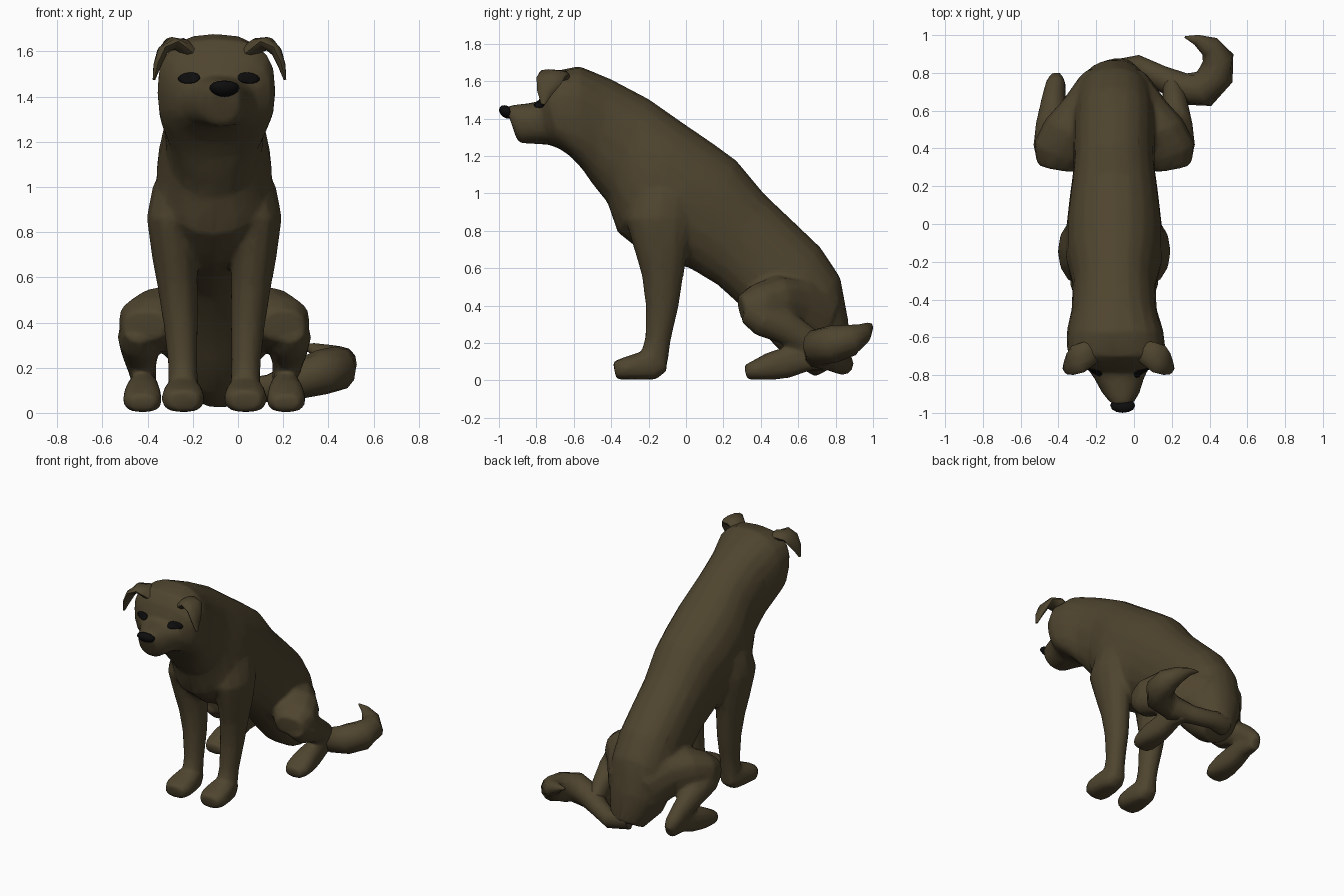
import bpy, bmesh, math
from mathutils import Vector
from mathutils.bvhtree import BVHTree

CX = -0.105   # body centre line
HX = -0.085   # head centre line


def material(name, rgb):
    m = bpy.data.materials.new(name)
    m.diffuse_color = (*rgb, 1)
    return m


FUR = material("brown fur", (0.077, 0.058, 0.028))
BLACK = material("black", (0.004, 0.004, 0.004))


def activate(ob):
    bpy.ops.object.select_all(action='DESELECT')
    ob.select_set(True)
    bpy.context.view_layer.objects.active = ob


def finish(name, bm, mat, angle=60):
    bmesh.ops.recalc_face_normals(bm, faces=bm.faces)
    me = bpy.data.meshes.new(name)
    bm.to_mesh(me)
    bm.free()
    me.materials.append(mat)
    ob = bpy.data.objects.new(name, me)
    bpy.context.collection.objects.link(ob)
    activate(ob)
    bpy.ops.object.shade_smooth_by_angle(angle=math.radians(angle))
    return ob


def loft(rings):
    """Skin a list of closed rings and cap both ends."""
    bm = bmesh.new()
    loops = [[bm.verts.new(p) for p in r] for r in rings]
    n = len(loops[0])
    for a, b in zip(loops, loops[1:]):
        for i in range(n):
            j = (i + 1) % n
            bm.faces.new((a[i], a[j], b[j], b[i]))
    bm.faces.new(loops[0])
    bm.faces.new(loops[-1])
    return bm


def ring(c, a, b, n=14, p=2.0):
    """Superellipse ring round c with half axes a and b."""
    pts = []
    for i in range(n):
        t = 2 * math.pi * i / n
        s, k = math.sin(t), math.cos(t)
        pts.append(c + a * math.copysign(abs(s) ** (2 / p), s)
                   + b * math.copysign(abs(k) ** (2 / p), k))
    return pts


def tube(name, pts, up, n=12, p=2.0, flip=1, cx=0.0):
    """Limb through (x, y, z, half width, half depth along up)."""
    ps = [Vector((cx + flip * q[0], q[1], q[2])) for q in pts]
    up = Vector(up)
    rings = []
    for i, q in enumerate(pts):
        t = (ps[min(i + 1, len(ps) - 1)] - ps[max(i - 1, 0)]).normalized()
        u = (up - t * up.dot(t)).normalized()
        rings.append(ring(ps[i], t.cross(u) * q[3], u * q[4], n, p))
    return finish(name, loft(rings), FUR)


# body and head in one skin: top (y, z), bottom (y, z), half width, centre, squareness
SPINE = [
    (-0.965, 1.464, -0.905, 1.290, 0.068, -0.065, 2.3),
    (-0.90, 1.476, -0.885, 1.268, 0.10, -0.07, 2.3),
    (-0.84, 1.482, -0.80, 1.263, 0.13, -0.078, 2.3),
    (-0.785, 1.492, -0.735, 1.260, 0.165, HX, 2.3),
    (-0.755, 1.58, -0.68, 1.24, 0.235, HX, 2.6),
    (-0.70, 1.655, -0.62, 1.20, 0.262, -0.095, 2.8),
    (-0.57, 1.680, -0.555, 1.13, 0.255, -0.1, 2.5),
    (-0.40, 1.610, -0.50, 1.05, 0.225, CX, 2.3),
    (-0.20, 1.505, -0.42, 0.95, 0.22, CX, 2.2),
    (0.00, 1.365, -0.365, 0.79, 0.255, CX, 2.2),
    (0.14, 1.270, -0.20, 0.66, 0.255, CX, 2.2),
    (0.27, 1.175, 0.02, 0.60, 0.235, CX, 2.2),
    (0.42, 0.995, 0.17, 0.51, 0.215, CX, 2.2),
    (0.60, 0.825, 0.28, 0.41, 0.215, CX, 2.2),
    (0.72, 0.71, 0.38, 0.30, 0.215, CX, 2.2),
    (0.825, 0.55, 0.47, 0.19, 0.205, CX, 2.2),
    (0.868, 0.32, 0.57, 0.09, 0.175, CX, 2.2),
    (0.88, 0.12, 0.69, 0.02, 0.11, -0.08, 2.0),
]
rings = []
for ty, tz, by, bz, w, cx, p in SPINE:
    top, bot = Vector((cx, ty, tz)), Vector((cx, by, bz))
    rings.append(ring((top + bot) / 2, Vector((w, 0, 0)), (top - bot) / 2, 20, p))
body = finish("body", loft(rings), FUR)
parts = [body]

# limbs and ears, mirrored about the dog's own centre line
FRONT_LEG = [
    (0.12, -0.08, 1.12, 0.07, 0.12), (0.165, -0.13, 0.98, 0.11, 0.17),
    (0.185, -0.145, 0.86, 0.115, 0.18), (0.175, -0.13, 0.70, 0.102, 0.145),
    (0.162, -0.125, 0.56, 0.089, 0.112), (0.149, -0.128, 0.40, 0.077, 0.089),
    (0.14, -0.15, 0.22, 0.065, 0.069), (0.138, -0.165, 0.14, 0.066, 0.075),
    (0.138, -0.19, 0.07, 0.07, 0.08),
]
FRONT_PAW = [
    (0.138, -0.105, 0.09, 0.045, 0.04), (0.138, -0.17, 0.085, 0.075, 0.082),
    (0.138, -0.25, 0.075, 0.091, 0.073), (0.138, -0.33, 0.062, 0.096, 0.06),
    (0.138, -0.382, 0.052, 0.07, 0.048),
]
THIGH = [
    (0.09, 0.74, 0.32, 0.10, 0.16), (0.165, 0.60, 0.40, 0.12, 0.15),
    (0.235, 0.48, 0.42, 0.15, 0.14), (0.29, 0.38, 0.40, 0.145, 0.115),
    (0.305, 0.295, 0.385, 0.10, 0.07),
]
SHIN = [
    (0.33, 0.33, 0.385, 0.08, 0.08), (0.333, 0.42, 0.335, 0.096, 0.105),
    (0.33, 0.53, 0.285, 0.086, 0.092), (0.322, 0.65, 0.21, 0.066, 0.077),
    (0.31, 0.74, 0.14, 0.055, 0.063), (0.305, 0.78, 0.10, 0.035, 0.04),
]
HIND_FOOT = [
    (0.305, 0.775, 0.10, 0.04, 0.05), (0.31, 0.66, 0.115, 0.058, 0.063),
    (0.315, 0.54, 0.095, 0.072, 0.083), (0.318, 0.45, 0.075, 0.084, 0.075),
    (0.318, 0.37, 0.054, 0.087, 0.053), (0.318, 0.318, 0.042, 0.06, 0.04),
]
EAR = [
    (0.09, -0.66, 1.57, 0.03, 0.05), (0.165, -0.69, 1.625, 0.035, 0.07),
    (0.215, -0.715, 1.635, 0.028, 0.078), (0.252, -0.735, 1.60, 0.024, 0.068),
    (0.275, -0.755, 1.54, 0.018, 0.042), (0.29, -0.765, 1.475, 0.006, 0.01),
]
for side, f in (("left", 1), ("right", -1)):
    parts += [
        tube("front_leg", FRONT_LEG, (0, 1, 0), flip=f, cx=CX),
        tube("front_paw", FRONT_PAW, (0, 0, 1), p=2.6, flip=f, cx=CX),
        tube("thigh", THIGH, (0, 0, 1), p=2.3, flip=f, cx=CX),
        tube("shin", SHIN, (0, 0, 1), flip=f, cx=CX),
        tube("hind_foot", HIND_FOOT, (0, 0, 1), p=2.5, flip=f, cx=CX),
    ]
    tube(side + "_ear", EAR, (0, 1, 0), n=10, flip=f, cx=HX + 0.003)

# tail curling to the dog's left
tube("tail", [
    (-0.10, 0.80, 0.12, 0.07, 0.08), (0.02, 0.835, 0.09, 0.06, 0.06),
    (0.14, 0.775, 0.11, 0.065, 0.06), (0.26, 0.715, 0.145, 0.085, 0.085),
    (0.37, 0.715, 0.18, 0.098, 0.10), (0.435, 0.79, 0.195, 0.095, 0.10),
    (0.445, 0.88, 0.215, 0.083, 0.085), (0.40, 0.94, 0.25, 0.058, 0.055),
    (0.33, 0.975, 0.285, 0.028, 0.025), (0.27, 0.99, 0.30, 0.005, 0.005),
], (0, 0, 1))

# blend the legs into the body, then bring the polygon count back down
activate(body)
for ob in parts:
    ob.select_set(True)
bpy.ops.object.join()
for mod in list(body.modifiers):
    body.modifiers.remove(mod)
remesh = body.modifiers.new("blend", 'REMESH')
remesh.mode = 'VOXEL'
remesh.voxel_size = 0.014
soften = body.modifiers.new("soften", 'SMOOTH')
soften.factor, soften.iterations = 0.5, 5
reduce = body.modifiers.new("reduce", 'DECIMATE')
reduce.ratio = 0.12
for name in ("blend", "soften", "reduce"):
    bpy.ops.object.modifier_apply(modifier=name)
bpy.ops.object.shade_smooth()
tree = BVHTree.FromObject(body, bpy.context.evaluated_depsgraph_get())

# nose
bm = bmesh.new()
bmesh.ops.create_uvsphere(bm, u_segments=12, v_segments=8, radius=1)
for v in bm.verts:
    x, y, z = v.co
    v.co = (-0.06 + 0.066 * x * (1 + 0.15 * z), -0.96 + 0.038 * y - 0.012 * z,
            1.435 + 0.036 * z)
finish("nose", bm, BLACK)

# eyes: thin almond plates laid on the face
for side, ex, tilt in (("left", 0.047, 1), ("right", -0.217, -1)):
    bm = bmesh.new()
    bmesh.ops.create_circle(bm, cap_ends=True, cap_tris=True, segments=14, radius=1)
    bmesh.ops.subdivide_edges(bm, edges=bm.edges[:], cuts=2, use_grid_fill=True)
    for v in bm.verts:
        x, y = v.co.x, v.co.y
        px, pz = ex + 0.048 * x, 1.48 + 0.024 * y - 0.004 * tilt * x
        hit = tree.ray_cast(Vector((px, -2, pz)), Vector((0, 1, 0)))[0]
        v.co = hit + Vector((0, -0.006, 0.002))
    eye = finish(side + "_eye", bm, BLACK)
    solid = eye.modifiers.new("thickness", 'SOLIDIFY')
    solid.thickness, solid.offset = 0.006, 0
